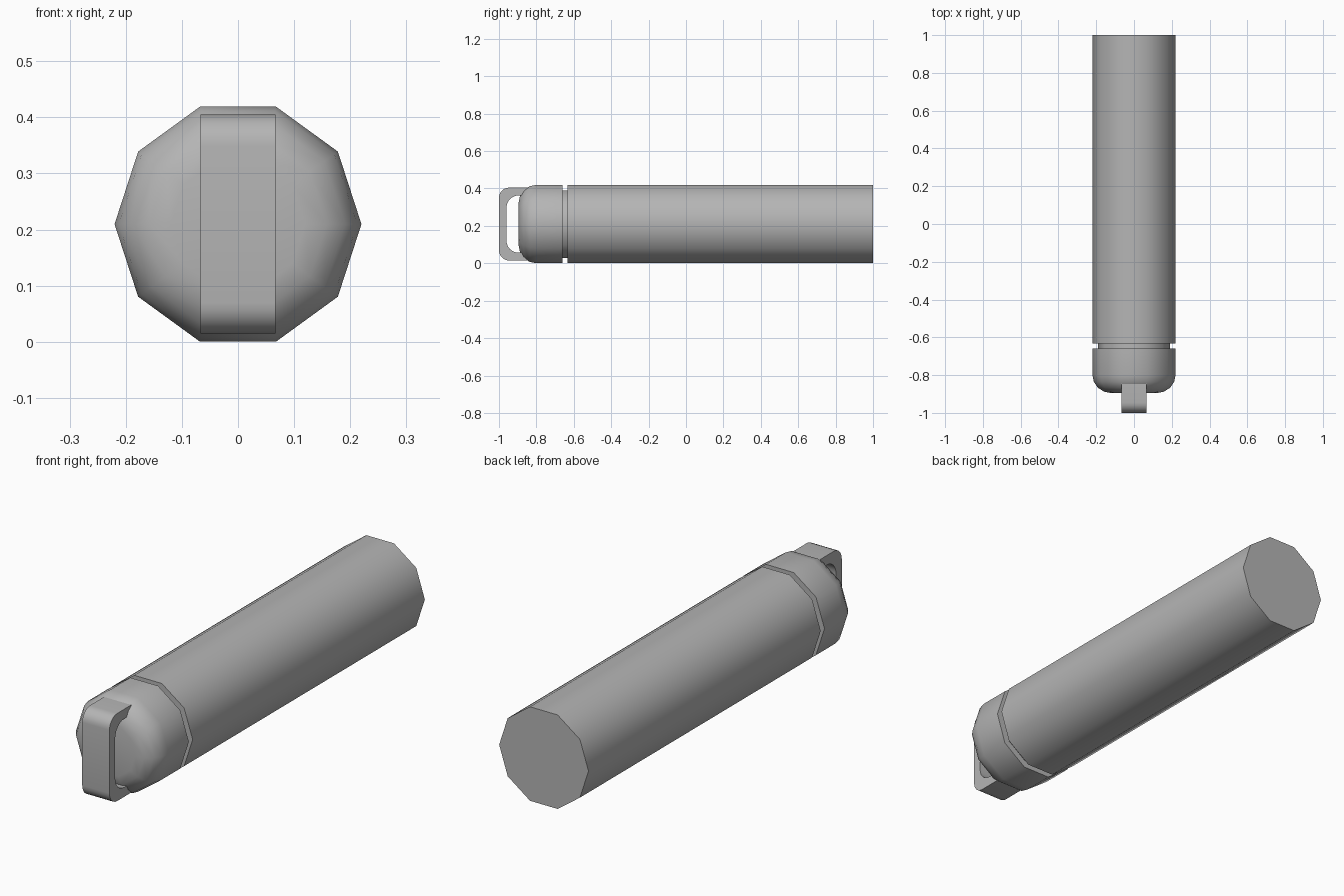
import bpy, bmesh
from math import sin, cos, pi, radians

if "Cube" in bpy.data.objects:
    bpy.data.objects.remove(bpy.data.objects["Cube"])

SIDES = 10
R = 0.22
AXIS_Z = R * sin(radians(72)) + 0.0005   # flat of the decagon rests on z = 0

# Dark grey finish shared by all parts
grey = bpy.data.materials.new("dark_grey")
grey.diffuse_color = (0.46, 0.46, 0.46, 1)
grey.use_nodes = True
grey.node_tree.nodes["Principled BSDF"].inputs["Base Color"].default_value = grey.diffuse_color


def finish(name, bm, angle):
    bmesh.ops.recalc_face_normals(bm, faces=bm.faces)
    mesh = bpy.data.meshes.new(name)
    bm.to_mesh(mesh)
    bm.free()
    mesh.materials.append(grey)
    ob = bpy.data.objects.new(name, mesh)
    bpy.context.collection.objects.link(ob)
    bpy.ops.object.select_all(action='DESELECT')
    ob.select_set(True)
    bpy.context.view_layer.objects.active = ob
    bpy.ops.object.shade_smooth_by_angle(angle=radians(angle))
    return ob


def lathe(name, profile, cap_first=False, cap_last=False):
    """Ten-sided turned part along y from (radius, y) points."""
    bm = bmesh.new()
    rings = [[bm.verts.new((r * cos(2 * pi * i / SIDES), y,
                            AXIS_Z + r * sin(2 * pi * i / SIDES)))
              for i in range(SIDES)] for r, y in profile]
    for a, b in zip(rings, rings[1:]):
        for i in range(SIDES):
            j = (i + 1) % SIDES
            bm.faces.new((a[i], a[j], b[j], b[i]))
    if cap_first:
        bm.faces.new(rings[0])
    if cap_last:
        bm.faces.new(rings[-1])
    return finish(name, bm, 40)


def arc(cy, cz, ry, rz, a0, a1, n=6):
    return [(cy + ry * cos(radians(a0 + (a1 - a0) * k / n)),
             cz + rz * sin(radians(a0 + (a1 - a0) * k / n))) for k in range(n + 1)]


# Bottle body with the narrow neck
lathe("bottle_body", [(R, 1), (R, -0.633), (0.19, -0.633), (0.19, -0.66)], cap_first=True)

# Lid with rounded shoulder
shoulder = [(r, y) for y, r in arc(-0.80, 0.12, 0.095, 0.10, 90, 180, 4)]
lathe("lid", [(0.19, -0.66), (R, -0.66)] + shoulder, cap_last=True)

# Carry loop: upper half of the outline, mirrored about the bottle axis
half_w, end_y = 0.067, -0.82
outer = [(end_y, 0.195)] + arc(-0.945, 0.140, 0.055, 0.055, 90, 180)
inner = [(end_y, 0.153)] + arc(-0.895, 0.088, 0.065, 0.065, 90, 180)
outer += [(y, -z) for y, z in reversed(outer)]
inner += [(y, -z) for y, z in reversed(inner)]
bm = bmesh.new()
sections = [[bm.verts.new((x, y, AXIS_Z + z))
             for x, (y, z) in ((-half_w, o), (half_w, o), (half_w, i), (-half_w, i))]
            for o, i in zip(outer, inner)]
for a, b in zip(sections, sections[1:]):
    for k in range(4):
        m = (k + 1) % 4
        bm.faces.new((a[k], a[m], b[m], b[k]))
bm.faces.new(sections[0])
bm.faces.new(sections[-1])
finish("carry_loop", bm, 40)
